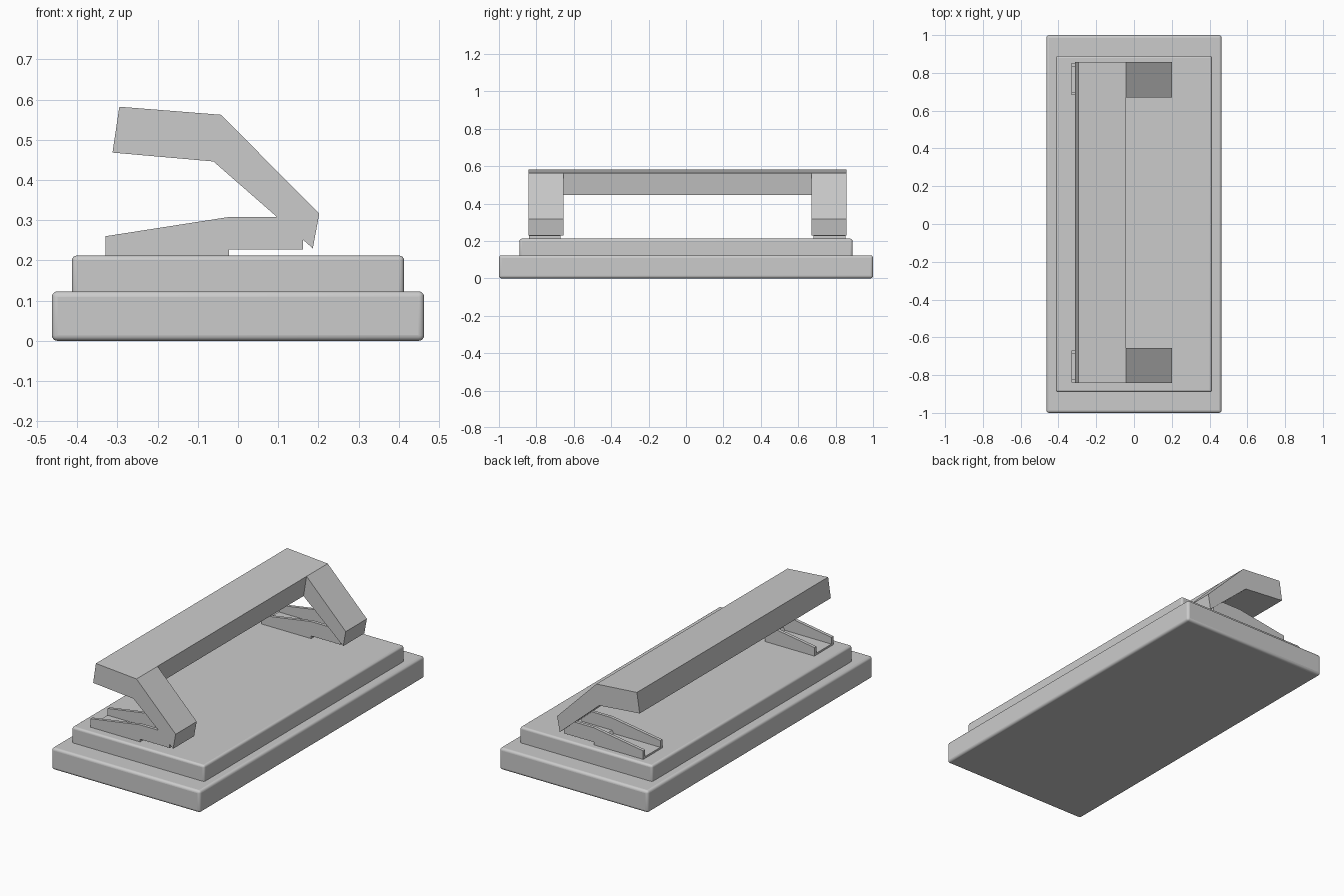
import bpy, bmesh

if "Cube" in bpy.data.objects:
    bpy.data.objects.remove(bpy.data.objects["Cube"])

def finish(name, bm):
    bmesh.ops.recalc_face_normals(bm, faces=bm.faces)
    me = bpy.data.meshes.new(name)
    bm.to_mesh(me)
    bm.free()
    ob = bpy.data.objects.new(name, me)
    bpy.context.collection.objects.link(ob)
    return ob

def prism(bm, profile, y0, y1):
    """Extrude an (x, z) profile along y."""
    face = bm.faces.new([bm.verts.new((x, y0, z)) for x, z in profile])
    ext = bmesh.ops.extrude_face_region(bm, geom=[face], use_keep_orig=True)
    for v in ext["geom"]:
        if isinstance(v, bmesh.types.BMVert):
            v.co.y = y1

def plate(name, hx, hy, z0, z1, radius):
    bm = bmesh.new()
    prism(bm, [(-hx, z0), (hx, z0), (hx, z1), (-hx, z1)], -hy, hy)
    ob = finish(name, bm)
    bev = ob.modifiers.new("rounded_edges", "BEVEL")
    bev.width = radius
    bev.segments = 4
    bpy.ops.object.select_all(action="DESELECT")
    bpy.context.view_layer.objects.active = ob
    ob.select_set(True)
    bpy.ops.object.shade_smooth_by_angle()

# Stepped base
plate("base_plate", 0.463, 1.0, 0.0, 0.123, 0.014)
plate("upper_plate", 0.413, 0.89, 0.108, 0.212, 0.012)

# Handle: grip bar with two arms extruded down from its ends
Y = (-0.843, -0.656, 0.67, 0.858)
bm = bmesh.new()
prism(bm, [(-0.312, 0.468), (-0.061, 0.446), (-0.042, 0.562), (-0.295, 0.582)], Y[0], Y[3])
for y in Y[1:3]:
    bmesh.ops.bisect_plane(bm, geom=bm.verts[:] + bm.edges[:] + bm.faces[:],
                           plane_co=(0, y, 0), plane_no=(0, 1, 0))
arm_roots = [f for f in bm.faces
             if all(v.co.x > -0.1 for v in f.verts)
             and not Y[1] < f.calc_center_median().y < Y[2]]
ext = bmesh.ops.extrude_face_region(bm, geom=arm_roots)
for v in ext["geom"]:
    if isinstance(v, bmesh.types.BMVert):
        v.co.x, v.co.z = (0.202, 0.316) if v.co.z > 0.5 else (0.186, 0.23)
finish("handle", bm)

# Hinge brackets: open channels with two tapered walls and a thin floor
WALL = [(-0.33, 0.21), (-0.022, 0.21), (-0.022, 0.227), (0.162, 0.227),
        (0.162, 0.26), (0.12, 0.308), (-0.022, 0.308), (-0.33, 0.26)]
FLOOR = [(-0.33, 0.21), (-0.022, 0.21), (-0.022, 0.227), (0.162, 0.227),
         (0.162, 0.238), (-0.03, 0.238), (-0.04, 0.222), (-0.33, 0.222)]
T = 0.018
for name, y0, y1 in (("front_bracket", -0.84, -0.671), ("back_bracket", 0.682, 0.852)):
    bm = bmesh.new()
    prism(bm, WALL, y0, y0 + T)
    prism(bm, WALL, y1 - T, y1)
    prism(bm, FLOOR, y0 + T, y1 - T)
    finish(name, bm)
